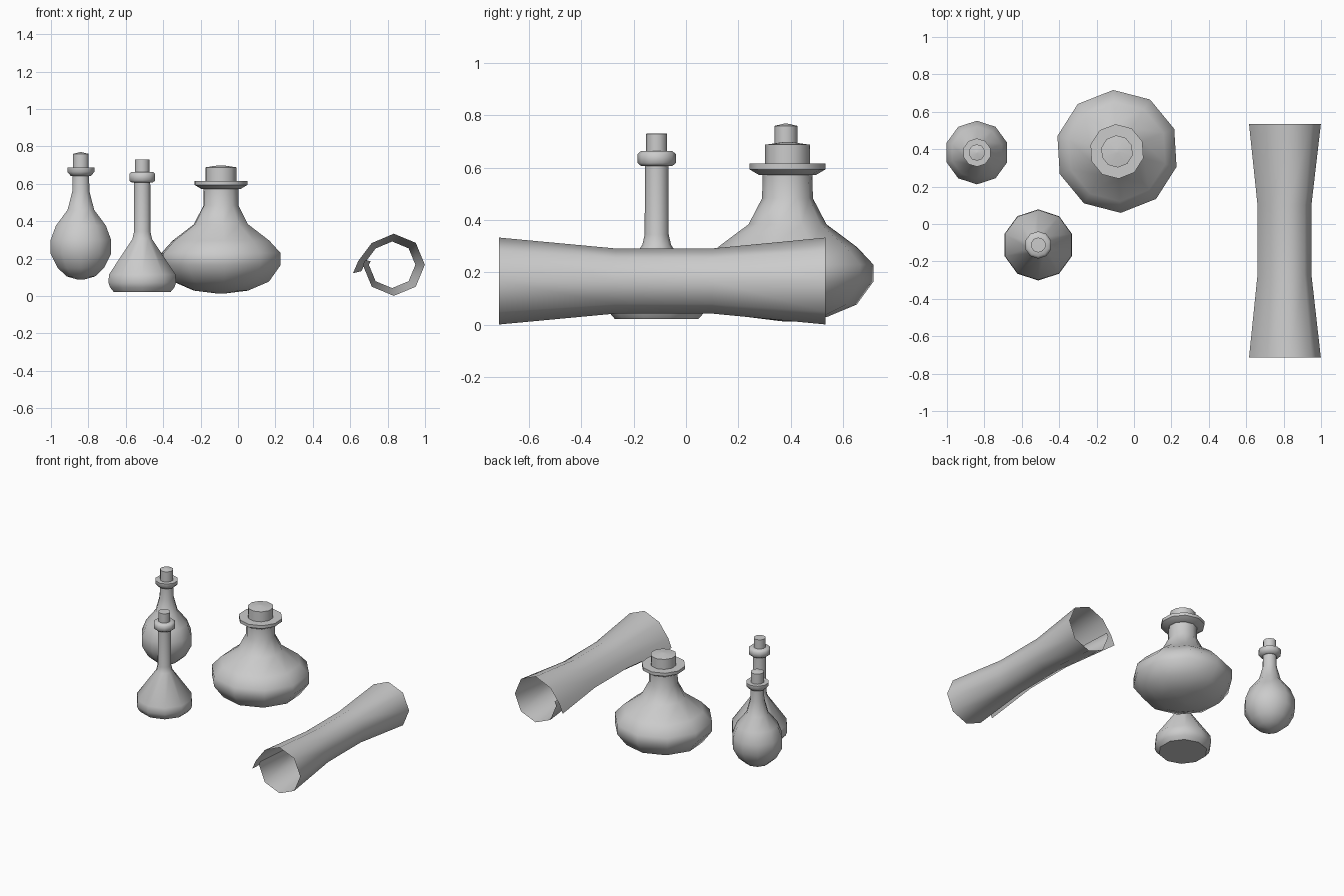
import bpy, bmesh, math

if "Cube" in bpy.data.objects:
    bpy.data.objects.remove(bpy.data.objects["Cube"])

SIDES = 10


def finish(name, bm, location, angle):
    bmesh.ops.remove_doubles(bm, verts=bm.verts, dist=1e-5)
    bmesh.ops.recalc_face_normals(bm, faces=bm.faces)
    mesh = bpy.data.meshes.new(name)
    bm.to_mesh(mesh)
    bm.free()
    obj = bpy.data.objects.new(name, mesh)
    obj.location = location
    bpy.context.collection.objects.link(obj)
    bpy.ops.object.select_all(action='DESELECT')
    obj.select_set(True)
    bpy.context.view_layer.objects.active = obj
    bpy.ops.object.shade_smooth_by_angle(angle=math.radians(angle))
    return obj


def lathe(name, profile, x, y, turn=0.0):
    """Revolve (radius, height) points into a ten-sided solid, capped at both ends."""
    bm = bmesh.new()
    rings = []
    for r, z in profile:
        rings.append([bm.verts.new((r * math.cos(a), r * math.sin(a), z))
                      for a in (math.radians(90 + turn) + math.tau * i / SIDES
                                for i in range(SIDES))])
    for low, high in zip(rings, rings[1:]):
        for i in range(SIDES):
            j = (i + 1) % SIDES
            bm.faces.new((low[i], low[j], high[j], high[i]))
    bm.faces.new(rings[0])
    bm.faces.new(rings[-1])
    return finish(name, bm, (x, y, 0), 50)


def stopper(name, radius, bottom, edge, top, x, y, turn=0.0):
    lathe(name, [(radius, bottom), (radius, edge), (radius * 0.12, top)], x, y, turn)


# Round vial
lathe("round_vial", [(0.015, 0.087), (0.08, 0.105), (0.13, 0.15), (0.17, 0.225),
                     (0.17, 0.30), (0.14, 0.377), (0.075, 0.46), (0.048, 0.56),
                     (0.046, 0.642), (0.058, 0.643), (0.076, 0.664), (0.076, 0.687),
                     (0.03, 0.687)], -0.84, 0.382)
stopper("round_vial_stopper", 0.044, 0.68, 0.76, 0.769, -0.84, 0.382)

# Conical flask with long neck and rounded collar
lathe("conical_flask", [(0.16, 0.022), (0.18, 0.045), (0.19, 0.07), (0.187, 0.115),
                        (0.055, 0.305), (0.046, 0.345), (0.045, 0.607), (0.06, 0.607),
                        (0.073, 0.618), (0.073, 0.652), (0.06, 0.664), (0.03, 0.664)],
      -0.512, -0.112)
stopper("conical_flask_stopper", 0.04, 0.655, 0.73, 0.7305, -0.512, -0.112)

# Wide squat bottle, turned slightly
lathe("squat_bottle", [(0.02, 0.013), (0.15, 0.029), (0.265, 0.077), (0.329, 0.165),
                       (0.329, 0.23), (0.267, 0.296), (0.149, 0.384), (0.097, 0.484),
                       (0.096, 0.572), (0.11, 0.573), (0.146, 0.594), (0.146, 0.616),
                       (0.06, 0.616)], -0.091, 0.388, 3.5)
stopper("squat_bottle_stopper", 0.086, 0.61, 0.688, 0.699, -0.091, 0.388, 3.5)

# Rolled sheet: open tube, pinched in the middle, with a loose outer edge
R = 0.166
section = [(-0.218, -0.045), (-0.19, 0.02), (-0.118, 0.116)]
section += [(R * math.cos(math.radians(a)), R * math.sin(math.radians(a)))
            for a in range(90, -181, -45)]
section.append((-0.152, 0.025))
bm = bmesh.new()
rows = []
for y, s, shift in ((-0.714, 1, 0), (-0.27, 0.75, -0.009), (0.10, 0.75, -0.009), (0.534, 1, 0)):
    rows.append([bm.verts.new((px * s + shift, y, pz * s)) for px, pz in section])
for a, b in zip(rows, rows[1:]):
    for i in range(len(section) - 1):
        bm.faces.new((a[i], a[i + 1], b[i + 1], b[i]))
finish("rolled_sheet", bm, (0.833, 0, 0.167), 60)
